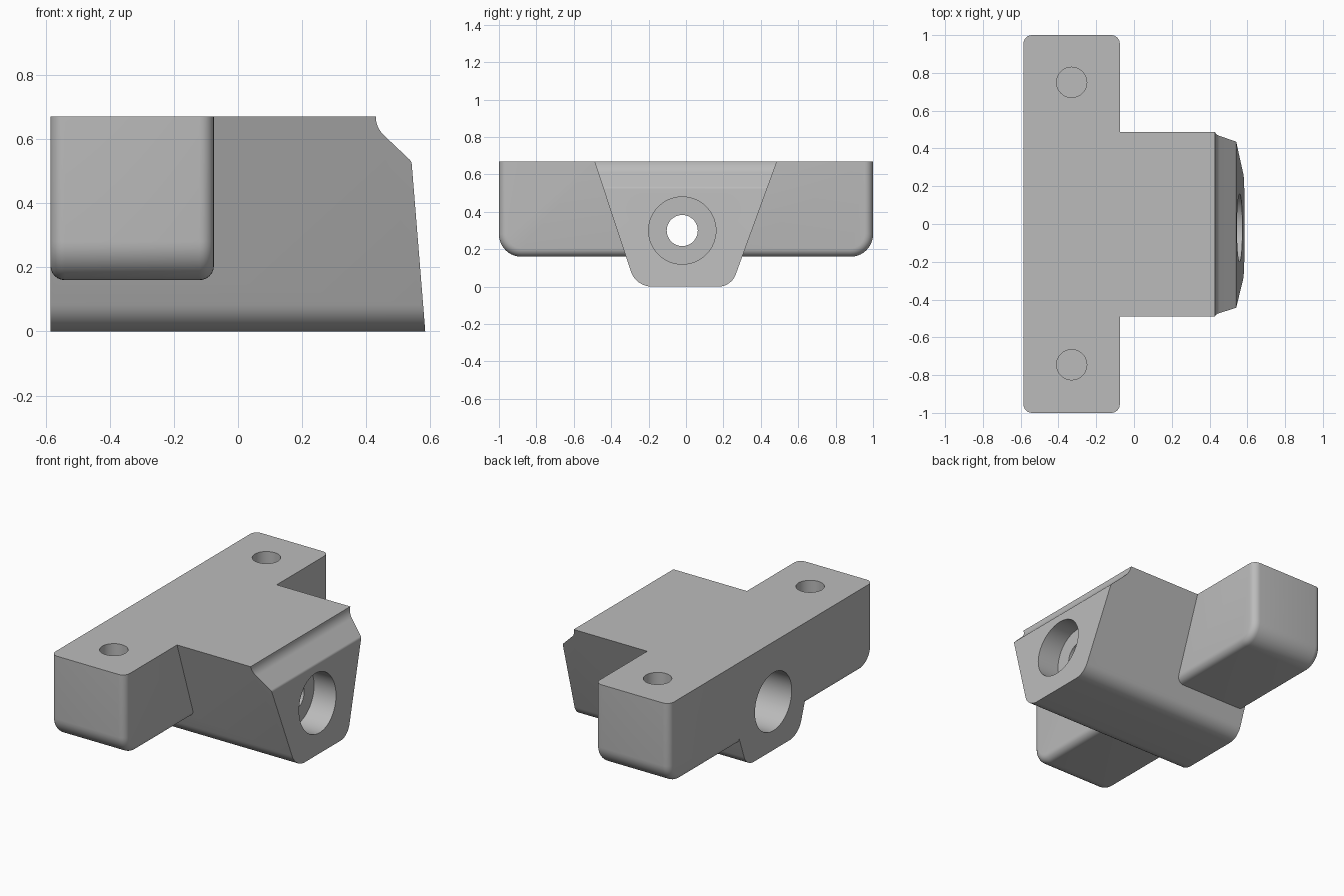
import bpy, bmesh, math
from mathutils import Vector, Matrix

cube = bpy.data.objects.get("Cube")
if cube:
    bpy.data.objects.remove(cube)

TOP, BACK, FRONT = 0.67, -0.585, 0.585

grey = bpy.data.materials.new("plain grey")
grey.use_nodes = True
grey.diffuse_color = (0.5, 0.5, 0.5, 1)
grey.node_tree.nodes["Principled BSDF"].inputs["Base Color"].default_value = (0.5, 0.5, 0.5, 1)


def rounded(corners, steps=10):
    """Turn (u, v, radius) corners into an outline with filleted corners."""
    outline = []
    for i, (u, v, r) in enumerate(corners):
        p = Vector((u, v))
        if r == 0:
            outline.append(p)
            continue
        a = (Vector(corners[i - 1][:2]) - p).normalized()
        b = (Vector(corners[(i + 1) % len(corners)][:2]) - p).normalized()
        half = a.angle(b) / 2
        centre = p + (a + b).normalized() * r / math.sin(half)
        start = p + a * r / math.tan(half) - centre
        end = p + b * r / math.tan(half) - centre
        sweep = start.angle_signed(end)
        for k in range(steps + 1):
            outline.append(centre + Matrix.Rotation(-sweep * k / steps, 2) @ start)
    return outline


def finish(name, bm):
    bmesh.ops.recalc_face_normals(bm, faces=bm.faces)
    mesh = bpy.data.meshes.new(name)
    bm.to_mesh(mesh)
    bm.free()
    mesh.materials.append(grey)
    obj = bpy.data.objects.new(name, mesh)
    bpy.context.collection.objects.link(obj)
    return obj


def prism(outline, place, travel):
    bm = bmesh.new()
    face = bm.faces.new([bm.verts.new(place(p)) for p in outline])
    extruded = bmesh.ops.extrude_face_region(bm, geom=[face])["geom"]
    verts = [g for g in extruded if isinstance(g, bmesh.types.BMVert)]
    bmesh.ops.translate(bm, verts=verts, vec=travel)
    bmesh.ops.recalc_face_normals(bm, faces=bm.faces)
    return bm


def hole(name, start, end, radius):
    start, end = Vector(start), Vector(end)
    axis = end - start
    turn = axis.to_track_quat('Z', 'Y').to_matrix().to_4x4()
    bm = bmesh.new()
    bmesh.ops.create_cone(bm, cap_ends=True, segments=64, radius1=radius, radius2=radius,
                          depth=axis.length,
                          matrix=Matrix.Translation((start + end) / 2) @ turn)
    return finish(name, bm)


def combine(target, tool, operation):
    mod = target.modifiers.new(operation.lower(), 'BOOLEAN')
    mod.operation, mod.object, mod.solver = operation, tool, 'EXACT'
    bpy.context.view_layer.objects.active = target
    bpy.ops.object.modifier_apply(modifier=mod.name)
    bpy.data.objects.remove(tool)


# Tapered body, trimmed by the side outline of its nose
section = rounded([(-0.49, TOP, 0), (-0.268, 0, 0.12), (0.242, 0, 0.1), (0.487, TOP, 0)])
block = finish("mounting_block", prism(section, lambda p: (BACK, p.x, p.y), (1.4, 0, 0)))
side = rounded([(-0.9, -0.2, 0), (FRONT + 0.015, -0.2, 0), (0.541, 0.53, 0.02),
                (0.43, 0.635, 0.08), (0.426, 0.9, 0), (-0.9, 0.9, 0)])
nose = finish("nose_trim", prism(side, lambda p: (p.x, -1.2, p.y), (0, 2.4, 0)))
combine(block, nose, 'INTERSECT')

# Cross flange with rounded ends and edges, flat on top
ends = rounded([(-1, TOP, 0), (-1, 0.16, 0.12), (1, 0.16, 0.12), (1, TOP, 0)])
bm = prism(ends, lambda p: (BACK, p.x, p.y), (0.51, 0, 0))
rim = [e for e in bm.edges
       if abs(e.verts[0].co.x - e.verts[1].co.x) < 0.001
       and min(v.co.z for v in e.verts) < TOP - 0.001]
bmesh.ops.bevel(bm, geom=rim, offset=0.045, offset_type='OFFSET', segments=6,
                profile=0.5, affect='EDGES')
combine(block, finish("flange", bm), 'UNION')

# Stepped bore along the body
combine(block, hole("bore", (-0.8, -0.02, 0.3), (0.8, -0.02, 0.3), 0.083), 'DIFFERENCE')
combine(block, hole("front_recess", (0.41, -0.02, 0.3), (0.8, -0.02, 0.3), 0.18), 'DIFFERENCE')
combine(block, hole("rear_recess", (-0.8, -0.02, 0.3), (-0.2, -0.02, 0.3), 0.18), 'DIFFERENCE')

# Blind screw holes in the flange
for y in (-0.745, 0.75):
    combine(block, hole("screw_hole", (-0.33, y, 0.3), (-0.33, y, 0.9), 0.08), 'DIFFERENCE')

bpy.ops.object.select_all(action='DESELECT')
block.select_set(True)
bpy.context.view_layer.objects.active = block
bpy.ops.object.shade_smooth_by_angle(angle=math.radians(30))
